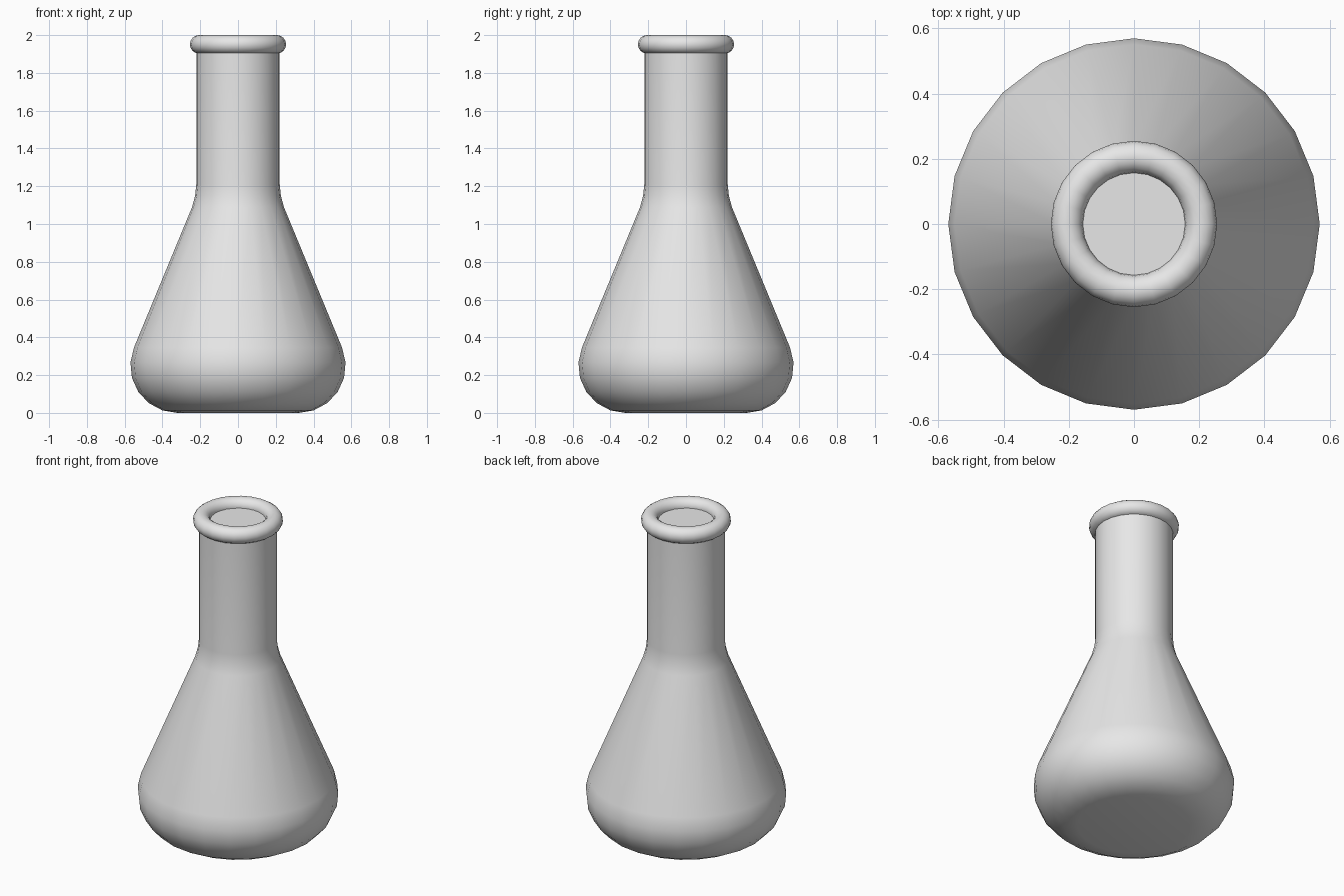
import bpy, bmesh, math

cube = bpy.data.objects.get("Cube")
if cube:
    bpy.data.objects.remove(cube, do_unlink=True)

SIDES = 24

# One plain grey for the whole flask
grey = bpy.data.materials.new("light grey")
grey.use_nodes = True
GREY = (0.8, 0.8, 0.8, 1)
grey.diffuse_color = GREY
grey.node_tree.nodes["Principled BSDF"].inputs["Base Color"].default_value = GREY


def arc(cx, cz, r, start, end, steps):
    """Profile points (radius, height) along a circular arc, angles in degrees."""
    angles = [math.radians(start + (end - start) * i / steps) for i in range(steps + 1)]
    return [(cx + r * math.cos(a), cz + r * math.sin(a)) for a in angles]


def lathe(name, profile, closed=False):
    """Revolve a profile about z; an open profile is capped at both ends."""
    bm = bmesh.new()
    rings = [[bm.verts.new((r * math.cos(math.tau * i / SIDES),
                            r * math.sin(math.tau * i / SIDES), z))
              for i in range(SIDES)] for r, z in profile]
    pairs = list(zip(rings, rings[1:]))
    if closed:
        pairs.append((rings[-1], rings[0]))
    else:
        bm.faces.new(rings[0][::-1])
        bm.faces.new(rings[-1])
    for low, high in pairs:
        for i in range(SIDES):
            j = (i + 1) % SIDES
            bm.faces.new((low[i], low[j], high[j], high[i]))
    bmesh.ops.recalc_face_normals(bm, faces=bm.faces)
    mesh = bpy.data.meshes.new(name)
    bm.to_mesh(mesh)
    bm.free()
    mesh.materials.append(grey)
    obj = bpy.data.objects.new(name, mesh)
    bpy.context.collection.objects.link(obj)
    bpy.ops.object.select_all(action="DESELECT")
    obj.select_set(True)
    bpy.context.view_layer.objects.active = obj
    bpy.ops.object.shade_smooth_by_angle(angle=math.radians(35))
    return obj


# Body: rounded base, straight cone, soft shoulder, and neck closed inside the rim
base = arc(0.32, 0.25, 0.25, -90, 22.6, 6)
shoulder = [(0.243, 1.09), (0.227, 1.15), (0.221, 1.21)]
lathe("flask_body", base + shoulder + [(0.221, 1.95)])

# Rim: rolled ring around the mouth
lathe("mouth_rim", arc(0.206, 1.951, 0.049, 0, 337.5, 15), closed=True)
